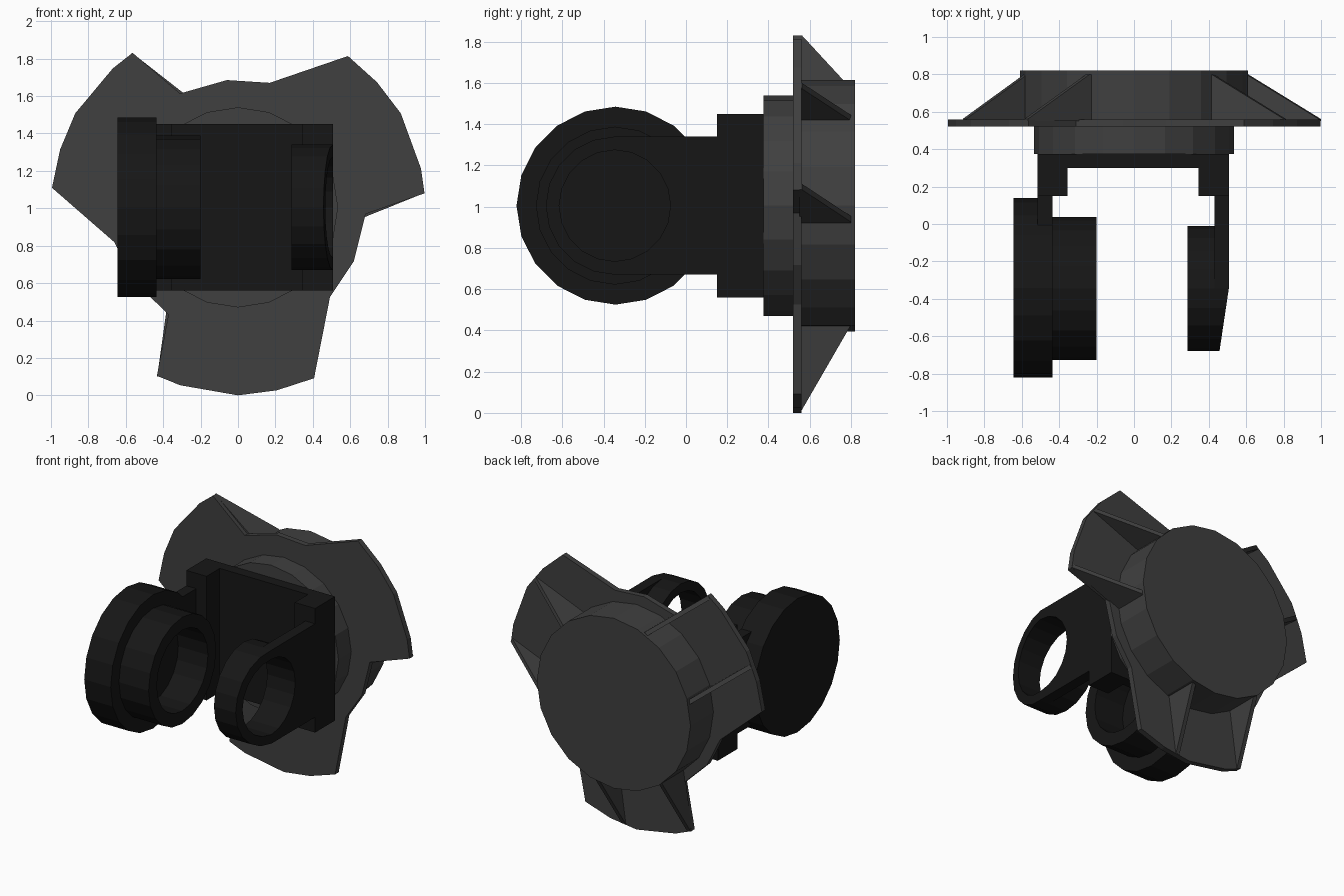
import bpy, bmesh
from math import cos, sin, radians, pi
from mathutils import Matrix

if "Cube" in bpy.data.objects:
    bpy.data.objects.remove(bpy.data.objects["Cube"])

CZ = 1.005      # height of the shared centre line
CY = -0.345     # y of the two clamp cups


def material(name, v):
    m = bpy.data.materials.new(name)
    m.diffuse_color = (v, v, v, 1)
    m.use_nodes = True
    m.node_tree.nodes["Principled BSDF"].inputs["Base Color"].default_value = m.diffuse_color
    return m


GREY = material("dark_grey", 0.05)
BLACK = material("black", 0.008)


def finish(name, bm, mat):
    bmesh.ops.recalc_face_normals(bm, faces=bm.faces)
    me = bpy.data.meshes.new(name)
    bm.to_mesh(me)
    bm.free()
    me.materials.append(mat)
    ob = bpy.data.objects.new(name, me)
    bpy.context.collection.objects.link(ob)
    return ob


def place(p, axis, d):
    return {"x": (d, p[0], p[1]), "y": (p[0], d, p[1]), "z": (p[0], p[1], d)}[axis]


def prism(name, pts, axis, a, b, mat):
    """Extrude a 2D outline along an axis from a to b."""
    bm = bmesh.new()
    lo = [bm.verts.new(place(p, axis, a)) for p in pts]
    hi = [bm.verts.new(place(p, axis, b)) for p in pts]
    bm.faces.new(lo)
    bm.faces.new(hi)
    n = len(pts)
    for i in range(n):
        j = (i + 1) % n
        bm.faces.new((lo[i], lo[j], hi[j], hi[i]))
    return finish(name, bm, mat)


def circle(r, cx, cy, n=20):
    return [(cx + r * cos(2 * pi * i / n), cy + r * sin(2 * pi * i / n)) for i in range(n)]


def tube(name, ro, ri, a, b, mat):
    """Open ring around the clamp axis."""
    bm = bmesh.new()
    loops = [[bm.verts.new(place(p, "x", d)) for p in circle(r, CY, CZ)]
             for r, d in ((ro, a), (ro, b), (ri, b), (ri, a))]
    for k in range(4):
        p, q = loops[k], loops[(k + 1) % 4]
        for i in range(20):
            j = (i + 1) % 20
            bm.faces.new((p[i], p[j], q[j], q[i]))
    return finish(name, bm, mat)


# Three-lobed flange plate
outline = []
for k in range(3):
    for ang, r in ((-3, .683), (4.3, 1.0), (12, 1.0), (30, 1.005), (42, 1.0),
                   (54, 1.0), (75.7, .687), (95, .683)):
        t = radians(ang + 120 * k)
        outline.append((r * cos(t), CZ + r * sin(t)))
prism("lobed_plate", outline, "y", .52, .56, GREY)

# Rear hub and front collar
prism("rear_hub", circle(.61, 0, CZ), "y", .55, .82, GREY)
prism("front_collar", circle(.535, 0, CZ), "y", .375, .53, GREY)

# Pairs of parallel gusset fins on every lobe
for k in range(3):
    for n, (v, hub, rim) in enumerate(((.237, .549, .965), (-.287, .537, .955))):
        fin = prism(f"fin_{k}_{n}", [(.48, .55), (rim, .55), (rim, .562), (hub, .80), (.48, .80)],
                    "z", v - .015, v + .015, GREY)
        # local (u, y, v) to world (x, y, z), then turn around the hub
        swap = Matrix(((1, 0, 0, 0), (0, 1, 0, 0), (0, 0, 1, 0), (0, 0, 0, 1)))
        fin.data.transform(Matrix.Translation((0, 0, CZ)) @
                           Matrix.Rotation(-radians(22 + 120 * k), 4, "Y") @ swap)

# U-shaped bracket
prism("bracket", [(-.515, .375), (-.515, .15), (-.355, .15), (-.355, .30), (.345, .30),
                  (.345, .15), (.507, .15), (.507, .375)], "z", .56, 1.45, BLACK)

# Left arm, closed cap and cup
prism("left_arm", [(.15, .67), (.15, 1.34), (-.05, 1.34), (-.05, .67)], "x", -.515, -.437, BLACK)
prism("left_cap", circle(.48, CY + .003, CZ), "x", -.645, -.435, BLACK)
tube("left_cup", .383, .29, -.437, -.20, BLACK)

# Right arm hugging the open ring
arc = [(CY + .335 * cos(radians(90 - 18 * i)), CZ + .335 * sin(radians(90 - 18 * i))) for i in range(11)]
prism("right_arm", [(.15, CZ - .335), (.15, CZ + .335)] + arc, "x", .43, .507, BLACK)
ring = tube("right_ring", .335, .27, .285, .507, BLACK)
for v in ring.data.vertices:        # outer face slants inward at the front
    if v.co.x > .4 and v.co.y < CY:
        v.co.x -= .05 * (CY - v.co.y) / .335
